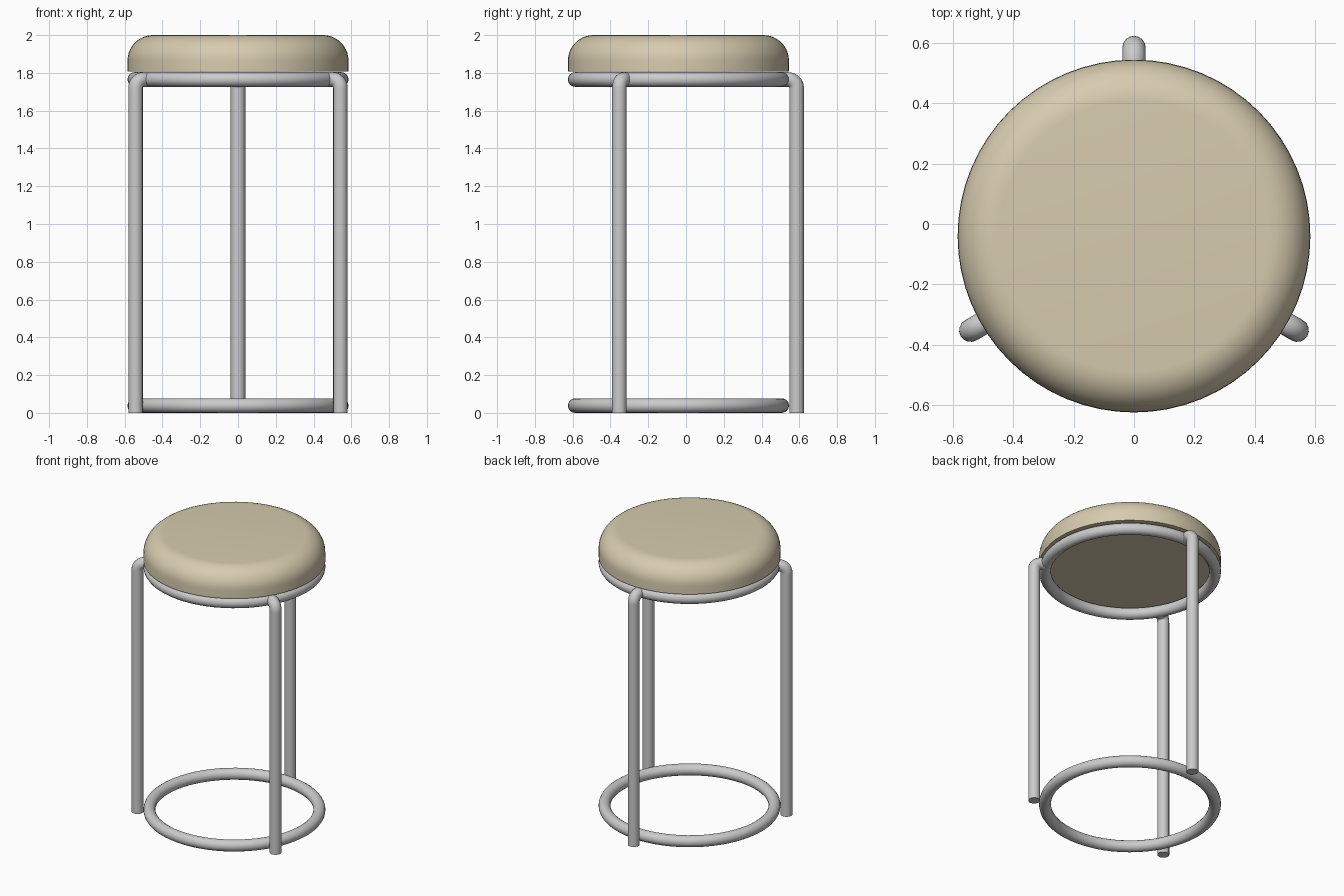
import bpy, bmesh, math
from mathutils import Matrix, Vector

if "Cube" in bpy.data.objects:
    bpy.data.objects.remove(bpy.data.objects["Cube"])

CY = -0.04        # centre of seat and rings in y
TUBE = 0.0385     # tube radius
RING_R = 0.547    # ring centre-line radius
LEG_R = 0.626     # leg distance from the centre
TOP_Z = 1.765     # upper ring height


def smooth(ob, angle=40):
    bpy.ops.object.select_all(action='DESELECT')
    ob.select_set(True)
    bpy.context.view_layer.objects.active = ob
    bpy.ops.object.shade_smooth_by_angle(angle=math.radians(angle))


def add_mesh(name, bm):
    bmesh.ops.recalc_face_normals(bm, faces=bm.faces)
    me = bpy.data.meshes.new(name)
    bm.to_mesh(me)
    bm.free()
    ob = bpy.data.objects.new(name, me)
    bpy.context.collection.objects.link(ob)
    smooth(ob)
    return ob


def sweep(name, path, normal, sides=16):
    """Capped round tube along a path lying in the vertical plane with this normal."""
    bm = bmesh.new()
    rings = []
    for i, p in enumerate(path):
        t = (path[min(i + 1, len(path) - 1)] - path[max(i - 1, 0)]).normalized()
        side = t.cross(normal)
        rings.append([bm.verts.new(p + TUBE * (math.cos(a) * normal + math.sin(a) * side))
                      for a in (2 * math.pi * k / sides for k in range(sides))])
    for r0, r1 in zip(rings, rings[1:]):
        for k in range(sides):
            n = (k + 1) % sides
            bm.faces.new((r0[k], r0[n], r1[n], r1[k]))
    bm.faces.new(rings[0])
    bm.faces.new(rings[-1])
    return add_mesh(name, bm)


# Upper and lower rings
for name, z in (("lower_ring", TUBE), ("upper_ring", TOP_Z)):
    bpy.ops.mesh.primitive_torus_add(location=(0, CY, z), major_radius=RING_R,
                                     minor_radius=TUBE, major_segments=64, minor_segments=16)
    ring = bpy.context.object
    ring.name = name
    smooth(ring)

# Three legs, each bent inward at the top to meet the upper ring
BEND = 0.045
for name, deg in (("back_leg", 90), ("front_left_leg", 210), ("front_right_leg", 330)):
    a = math.radians(deg)
    out = Vector((math.cos(a), math.sin(a), 0))
    normal = Vector((-math.sin(a), math.cos(a), 0))
    base = Vector((0, CY, 0))
    profile = [(LEG_R, 0), (LEG_R, TOP_Z - BEND - 0.01)]
    for k in range(9):
        b = math.pi / 2 * k / 8
        profile.append((LEG_R - BEND + BEND * math.cos(b), TOP_Z - BEND + BEND * math.sin(b)))
    profile.append((RING_R, TOP_Z))
    sweep(name, [base + out * r + Vector((0, 0, z)) for r, z in profile], normal)

# Round cushion with a soft upper edge
R, LOW, TOP, ROUND = 0.585, 1.808, 2.0, 0.135
profile = [(R, LOW)]
for k in range(11):
    b = math.pi / 2 * k / 10
    profile.append((R - ROUND + ROUND * math.cos(b), TOP - ROUND + ROUND * math.sin(b)))
bm = bmesh.new()
verts = [bm.verts.new((r, 0, z)) for r, z in profile]
edges = [bm.edges.new(pair) for pair in zip(verts, verts[1:])]
bmesh.ops.spin(bm, geom=verts + edges, cent=(0, 0, 0), axis=(0, 0, 1),
               angle=2 * math.pi, steps=64)
bmesh.ops.remove_doubles(bm, verts=bm.verts, dist=1e-5)
bmesh.ops.holes_fill(bm, edges=[e for e in bm.edges if e.is_boundary], sides=0)
bmesh.ops.transform(bm, matrix=Matrix.Translation((0, CY, 0)), verts=bm.verts)
seat = add_mesh("seat", bm)
mat = bpy.data.materials.new("beige_fabric")
mat.diffuse_color = (0.68, 0.60, 0.43, 1)
mat.use_nodes = True
mat.node_tree.nodes["Principled BSDF"].inputs["Base Color"].default_value = mat.diffuse_color
seat.data.materials.append(mat)
